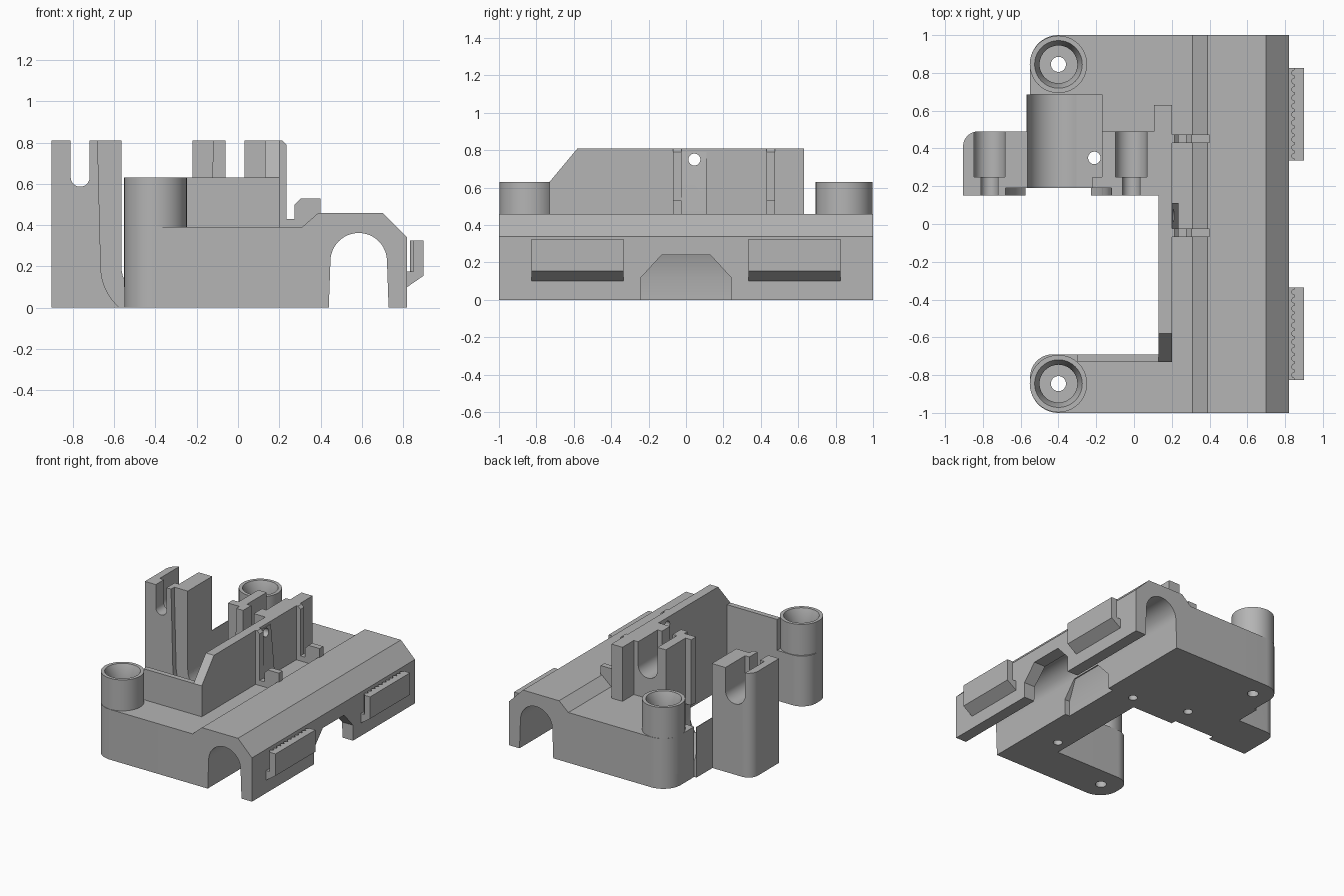
import bpy, bmesh, math
from mathutils import Vector

cube = bpy.data.objects.get("Cube")
if cube:
    bpy.data.objects.remove(cube, do_unlink=True)

GREY = (0.46, 0.46, 0.46, 1)
grey = bpy.data.materials.new("plain grey plastic")
grey.use_nodes = True
grey.diffuse_color = GREY
grey.node_tree.nodes["Principled BSDF"].inputs["Base Color"].default_value = GREY


def finish(name, bm):
    bmesh.ops.recalc_face_normals(bm, faces=bm.faces)
    mesh = bpy.data.meshes.new(name)
    bm.to_mesh(mesh)
    bm.free()
    ob = bpy.data.objects.new(name, mesh)
    bpy.context.collection.objects.link(ob)
    mesh.materials.append(grey)
    return ob


def prism(name, pts, axis, a, b):
    """Extrude a flat outline along an axis from a to b."""
    place = {"x": lambda u, v, t: (t, u, v),
             "y": lambda u, v, t: (u, t, v),
             "z": lambda u, v, t: (u, v, t)}[axis]
    bm = bmesh.new()
    face = bm.faces.new([bm.verts.new(place(u, v, a)) for u, v in pts])
    new = bmesh.ops.extrude_face_region(bm, geom=[face])["geom"]
    shift = Vector(place(0, 0, b - a))
    bmesh.ops.translate(bm, vec=shift, verts=[g for g in new if isinstance(g, bmesh.types.BMVert)])
    return finish(name, bm)


def box(name, x, y, z):
    return prism(name, [(x[0], y[0]), (x[1], y[0]), (x[1], y[1]), (x[0], y[1])], "z", *z)


def arc(cx, cy, r, start, end, n=16):
    steps = [math.radians(start + (end - start) * i / n) for i in range(n + 1)]
    return [(cx + r * math.cos(t), cy + r * math.sin(t)) for t in steps]


def cone(name, x, y, r1, r2, z):
    bm = bmesh.new()
    bmesh.ops.create_cone(bm, cap_ends=True, segments=40, radius1=r1, radius2=r2, depth=z[1] - z[0])
    bmesh.ops.translate(bm, vec=(x, y, sum(z) / 2), verts=bm.verts)
    return finish(name, bm)


def u_shape(cx, r, cz):
    """Round-bottomed slot open at the top."""
    return arc(cx, cz, r, 180, 360) + [(cx + r, 1), (cx - r, 1)]


def carve(cutter, *targets):
    """Subtract the cutter from every target, then drop it."""
    for ob in targets:
        mod = ob.modifiers.new("cut", "BOOLEAN")
        mod.operation, mod.solver, mod.object = "DIFFERENCE", "EXACT", cutter
        bpy.context.view_layer.objects.active = ob
        bpy.ops.object.modifier_apply(modifier=mod.name)
    bpy.data.objects.remove(cutter, do_unlink=True)


TOP, DECK = 0.81, 0.39

# long body with the arched channel along its underside
body = prism("channel_body",
             [(.13, 0), (.44, 0)] + arc(.585, .225, .137, 180, 0, 24)
             + [(.73, 0), (.82, 0), (.82, .34), (.7, .46), (.39, .46), (.31, DECK), (.13, DECK)],
             "y", -1, 1)

# tapered window through the channel wall and into the body
bm = bmesh.new()
for y in (-1, 1):
    for x in (.44, .9):
        for yy, z in ((.24, -.1), (.24, .12), (.13, .24)):
            bm.verts.new((x, y * yy, z))
    for z in (-.1, .12):
        bm.verts.new((.4, y * .24, z))
bmesh.ops.convex_hull(bm, input=bm.verts)
carve(finish("window_cutter", bm), body)

# decks and arms
deck = box("rear_deck", (-.17, .13), (.15, 1), (0, DECK))
rear_arm = prism("rear_arm", [(-.17, .685), (-.17, 1)] + arc(-.4, .85, .15, 90, 180) + [(-.55, .685)],
                 "z", 0, DECK)
front_arm = prism("front_arm", [(.13, -1), (.13, -.69)] + arc(-.43, -.81, .12, 90, 180)
                  + arc(-.4, -.85, .15, 180, 270), "z", 0, DECK)
floor = box("trough_floor", (-.57, -.17), (.15, .685), (0, DECK))

# screw bosses with counterbores
for side, arm, label in ((-1, front_arm, "front"), (1, rear_arm, "rear")):
    y = side * .845
    boss = cone(label + "_boss", -.4, y, .152, .152, (.1, .63))
    carve(cone("bore_cutter", -.4, y, .1, .1, (.48, .7)), boss)
    carve(cone("rim_cutter", -.4, y, .1, .13, (.56, .64)), boss)
    carve(cone("screw_cutter", -.4, y, .04, .04, (-.1, .8)), boss, arm)

# tall wall with a sloped end, and the low wall joining it to the front boss
wall = prism("tall_wall", [(-.73, .1), (.63, .1), (.63, TOP), (-.58, TOP), (-.73, .63)], "x", .13, .2)
box("wall_thickening", (.105, .135), (.25, .63), (.2, TOP))
box("low_wall", (-.3, .14), (-.73, -.69), (.2, .63))

# tapered pad on the wall with a wire hole
pad = prism("wall_pad", [(.19, .38), (.235, .38), (.235, .46), (.205, .79), (.19, .79)], "y", -.03, .11)
carve(prism("wire_hole_cutter", arc(.045, .75, .032, 0, 345, 23), "x", 0, .4), wall, pad)

# ribs and hooks beside the wall
for i, y in enumerate((-.07, .43)):
    prism("rib_%d" % (i + 1), [(.19, .38), (.235, .38), (.235, .79), (.215, TOP), (.19, TOP)],
          "y", y, y + .045)
    prism("hook_%d" % (i + 1), [(.19, .38), (.4, .38), (.4, .53), (.305, .53), (.275, .5),
                                (.275, .43), (.19, .43)], "y", y, y + .045)

# bearing posts
left_post = prism("outer_post", [(-.905, .15), (-.56, .15), (-.56, .49)] + arc(-.825, .41, .08, 90, 180),
                  "z", 0, TOP)
plate = box("front_plate", (-.22, .2), (.15, .25), (.3, TOP))
cradle = box("inner_post", (-.17, .11), (.25, .49), (.3, TOP))
for cx, back, front in ((-.765, left_post, left_post), (-.015, cradle, plate)):
    carve(prism("narrow_slot_cutter", u_shape(cx, .046, .632), "y", .1, .26), front)
    carve(prism("wide_slot_cutter", u_shape(cx, .083, .632), "y", .25, .6), back)

# motor trough with a wider lip at its open end
trough = arc(-.4, .2, .165, 180, 305) + [(-.17, .065), (-.17, 1), (-.565, 1)]
carve(prism("trough_cutter", trough, "y", .19, .685), floor, left_post)
lip = arc(-.4, .2, .265, 180, 360, 28) + [(-.115, 1), (-.685, 1)]
carve(prism("lip_cutter", lip, "y", .1, .19), floor, left_post, plate, deck)

# small screw holes in the underside
carve(cone("floor_hole_cutter", -.21, .35, .033, .033, (-.1, .3)), floor)
for y in (.25, -.585):
    carve(cone("blind_hole_cutter", .22, y, .033, .033, (-.1, .2)), body)

# side clips with toothed gripping edges
for side, label in ((-1, "front"), (1, "rear")):
    mid = side * .58
    prism(label + "_clip", [(.81, .1), (.82, .1), (.9, .155), (.9, .325), (.85, .325), (.85, .175), (.81, .175)],
          "y", mid - .245, mid + .245)
    for i in range(11):
        cone("%s_clip_tooth_%d" % (label, i + 1), .85, mid + (i - 5) * .044, .017, .017, (.17, .325))

# smooth the round surfaces, keep the edges crisp
bpy.ops.object.select_all(action="DESELECT")
for ob in bpy.context.collection.objects:
    if ob.type == "MESH" and grey.name in ob.data.materials:
        ob.select_set(True)
        bpy.context.view_layer.objects.active = ob
bpy.ops.object.shade_smooth_by_angle(angle=math.radians(30))
